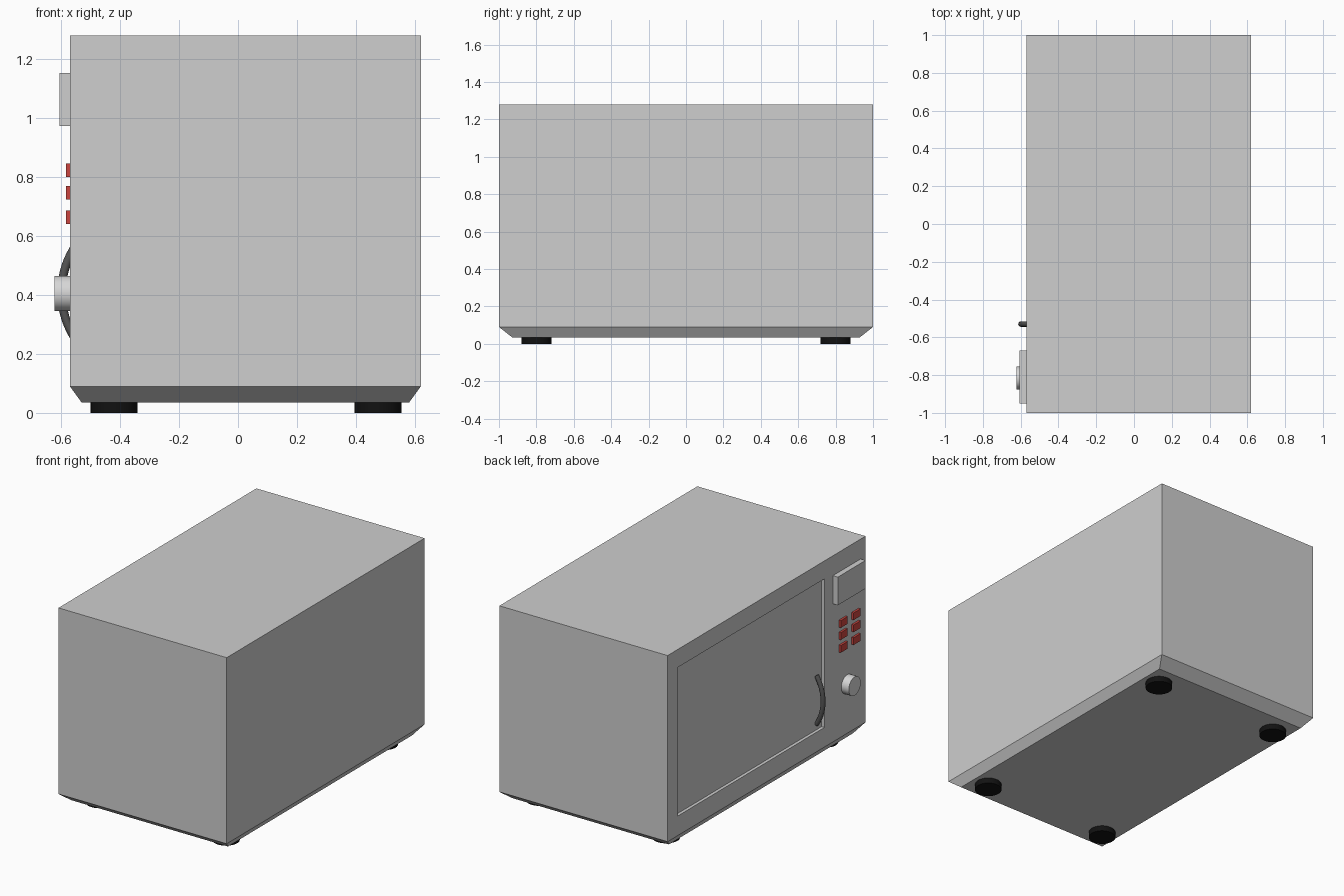
import bpy, bmesh, math
from mathutils import Matrix, Vector

old = bpy.data.objects.get("Cube")
if old:
    bpy.data.objects.remove(old, do_unlink=True)


def material(name, color):
    m = bpy.data.materials.new(name)
    m.use_nodes = True
    m.diffuse_color = (*color, 1)
    m.node_tree.nodes["Principled BSDF"].inputs["Base Color"].default_value = (*color, 1)
    return m


GREY = material("casing grey", (0.62, 0.62, 0.62))
PALE = material("knob grey", (0.68, 0.68, 0.68))
DARK = material("handle grey", (0.09, 0.09, 0.09))
BLACK = material("rubber black", (0.006, 0.006, 0.006))
RED = material("button red", (0.6, 0.06, 0.05))


def add(name, bm, mat, smooth=False):
    bmesh.ops.recalc_face_normals(bm, faces=bm.faces)
    mesh = bpy.data.meshes.new(name)
    bm.to_mesh(mesh)
    bm.free()
    mesh.materials.append(mat)
    ob = bpy.data.objects.new(name, mesh)
    bpy.context.collection.objects.link(ob)
    if smooth:
        bpy.ops.object.select_all(action="DESELECT")
        ob.select_set(True)
        bpy.context.view_layer.objects.active = ob
        bpy.ops.object.shade_smooth_by_angle(angle=math.radians(40))
    return ob


def box(name, lo, hi, mat):
    lo, hi = Vector(lo), Vector(hi)
    bm = bmesh.new()
    bmesh.ops.create_cube(bm, size=1)
    bmesh.ops.scale(bm, vec=hi - lo, verts=bm.verts)
    bmesh.ops.translate(bm, vec=(lo + hi) / 2, verts=bm.verts)
    return add(name, bm, mat)


def cylinder(name, center, radius, depth, mat, along_x=False):
    bm = bmesh.new()
    turn = Matrix.Rotation(math.pi / 2, 4, "Y") if along_x else Matrix()
    bmesh.ops.create_cone(bm, cap_ends=True, segments=32, radius1=radius, radius2=radius,
                          depth=depth, matrix=Matrix.Translation(center) @ turn)
    return add(name, bm, mat, smooth=True)


FACE = -0.57   # plane of the door side
BACK = 0.62
RECESS = 0.02

# Casing: three stacked rectangles, tapered at the base
bm = bmesh.new()
rings = []
for x0, x1, y, z in ((-0.53, 0.58, 0.93, 0.035), (FACE, BACK, 1, 0.09), (FACE, BACK, 1, 1.28)):
    rings.append([bm.verts.new(p) for p in ((x0, -y, z), (x1, -y, z), (x1, y, z), (x0, y, z))])
for low, high in zip(rings, rings[1:]):
    for i in range(4):
        j = (i + 1) % 4
        bm.faces.new((low[i], low[j], high[j], high[i]))
bm.faces.new(rings[0][::-1])
bm.faces.new(rings[-1])
bmesh.ops.recalc_face_normals(bm, faces=bm.faces)

# Door: inset panel pushed into the casing
door = next(f for f in bm.faces if f.normal.x < -0.99)
bmesh.ops.inset_individual(bm, faces=[door], thickness=0.1)
for v in door.verts:
    v.co.y = 0.90 if v.co.y > 0 else -0.585
    v.co.z = 1.165 if v.co.z > 0.7 else 0.215
panel = bmesh.ops.extrude_discrete_faces(bm, faces=[door])["faces"][0]
bmesh.ops.translate(bm, vec=(RECESS, 0, 0), verts=panel.verts)
add("casing", bm, GREY)

# Feet
for x in (-0.42, 0.475):
    for y in (-0.8, 0.8):
        cylinder("foot", (x, y, 0.019), 0.08, 0.038, BLACK)

# Control panel: display, buttons and knob
box("display", (-0.605, -0.95, 0.973), (FACE + 0.01, -0.67, 1.153), GREY)
for y in (-0.765, -0.895):
    for z in (0.664, 0.746, 0.823):
        box("button", (-0.584, y - 0.035, z - 0.023), (FACE + 0.01, y + 0.035, z + 0.023), RED)
cylinder("knob", (-0.592, -0.815, 0.405), 0.06, 0.062, PALE, along_x=True)

# Door handle: a bowed tube swept along an arc
RADIUS, TUBE, STEPS, SIDES = 0.285, 0.0145, 24, 12
center = Vector((-0.613 + TUBE + RADIUS, -0.53, 0.408))
spread = math.acos((center.x - FACE - RECESS + 0.002) / RADIUS)
bm = bmesh.new()
loops = []
for s in range(STEPS + 1):
    a = spread * (2 * s / STEPS - 1)
    out = Vector((-math.cos(a), 0, math.sin(a)))
    loops.append([])
    for k in range(SIDES):
        t = 2 * math.pi * k / SIDES
        ring_point = out * math.cos(t) + Vector((0, 1, 0)) * math.sin(t)
        loops[-1].append(bm.verts.new(center + out * RADIUS + ring_point * TUBE))
for a, b in zip(loops, loops[1:]):
    for k in range(SIDES):
        j = (k + 1) % SIDES
        bm.faces.new((a[k], a[j], b[j], b[k]))
bm.faces.new(loops[0])
bm.faces.new(loops[-1])
add("door_handle", bm, DARK, smooth=True)
